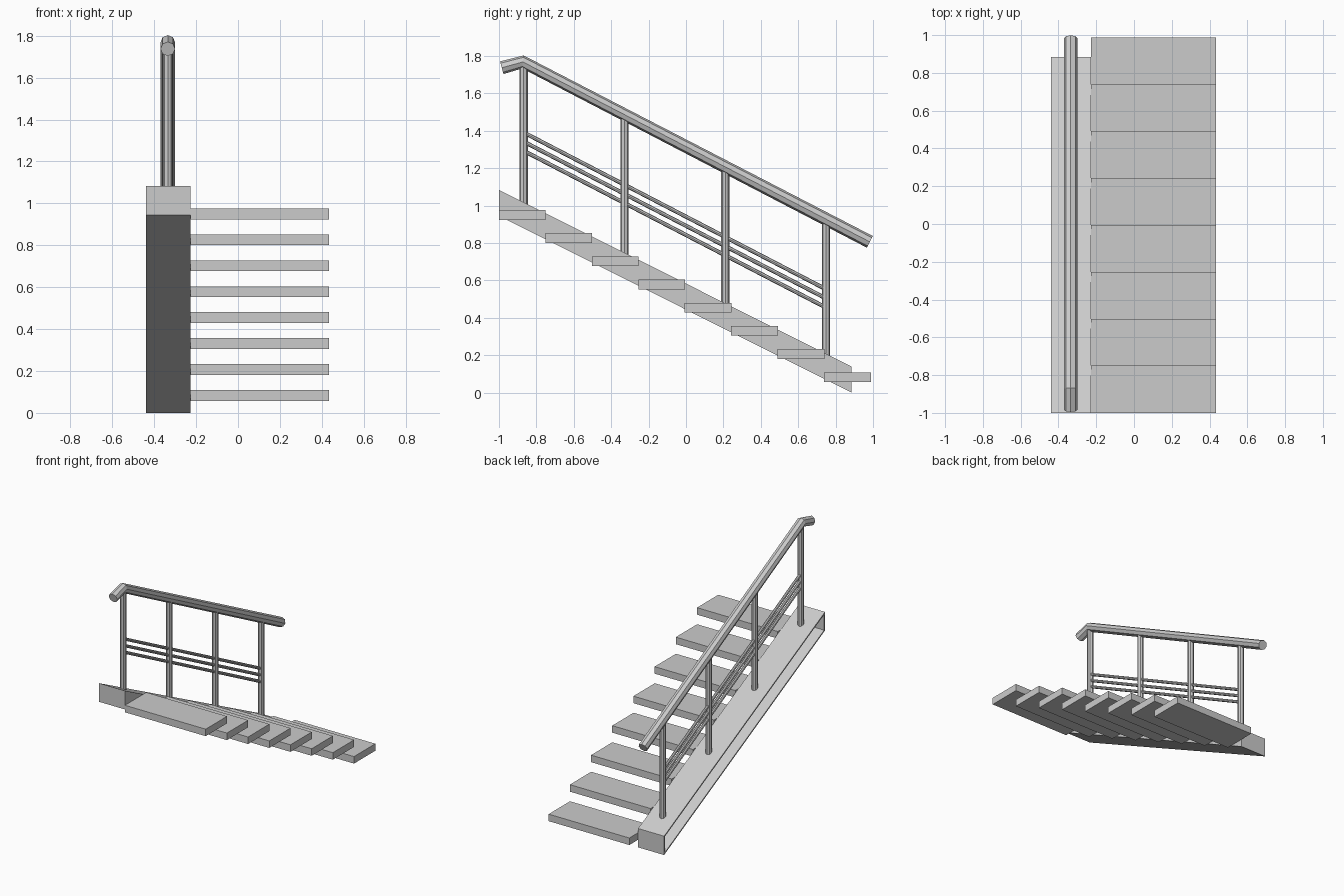
import bpy, bmesh
from mathutils import Vector

if "Cube" in bpy.data.objects:
    bpy.data.objects.remove(bpy.data.objects["Cube"])

RAIL_X = -0.335
SLOPE = 0.5186


def finish(bm, name):
    bmesh.ops.recalc_face_normals(bm, faces=bm.faces)
    me = bpy.data.meshes.new(name)
    bm.to_mesh(me)
    bm.free()
    ob = bpy.data.objects.new(name, me)
    bpy.context.collection.objects.link(ob)
    return ob


def box(name, lo, hi):
    bm = bmesh.new()
    bmesh.ops.create_cube(bm, size=1)
    lo, hi = Vector(lo), Vector(hi)
    bmesh.ops.scale(bm, vec=hi - lo, verts=bm.verts)
    bmesh.ops.translate(bm, vec=(lo + hi) / 2, verts=bm.verts)
    return finish(bm, name)


def tube(name, points, radius):
    # eight-sided flat-shaded pipe along a polyline
    cu = bpy.data.curves.new(name, 'CURVE')
    cu.dimensions = '3D'
    cu.bevel_depth = radius
    cu.bevel_resolution = 2
    cu.use_fill_caps = True
    sp = cu.splines.new('POLY')
    sp.points.add(len(points) - 1)
    for p, co in zip(sp.points, points):
        p.co = (*co, 1)
    sp.use_smooth = False
    ob = bpy.data.objects.new(name, cu)
    bpy.context.collection.objects.link(ob)
    return ob


def rail_z(y):
    return 1.768 - SLOPE * (y + 0.872)


# Sloping stringer: a channel open on its outer (left) side
bm = bmesh.new()
profile = [(-1, 0.945), (0.885, 0), (0.885, 0.14), (-1, 1.083)]
outer = bm.faces.new([bm.verts.new((-0.44, y, z)) for y, z in profile])
ext = bmesh.ops.extrude_face_region(bm, geom=[outer], use_keep_orig=True)
bmesh.ops.translate(bm, vec=(0.213, 0, 0),
                    verts=[v for v in ext['geom'] if isinstance(v, bmesh.types.BMVert)])
bmesh.ops.recalc_face_normals(bm, faces=bm.faces)
bmesh.ops.inset_region(bm, faces=[outer], thickness=0.01, use_even_offset=True)
pocket = bmesh.ops.extrude_discrete_faces(bm, faces=[outer])['faces'][0]
bmesh.ops.translate(bm, vec=(0.203, 0, 0), verts=pocket.verts)
finish(bm, "stringer")

# Treads
for i in range(8):
    y = -1 + i * 0.2483
    top = 0.976 - i * 0.1239
    box(f"tread_{i + 1}", (-0.227, y, top - 0.052), (0.435, y + 0.25, top))

# Posts
for i in range(4):
    y = -0.868 + i * 0.539
    foot = 1.083 - 0.5 * (y + 1) - 0.012
    tube(f"post_{i + 1}", [(RAIL_X, y, foot), (RAIL_X, y, rail_z(y))], 0.022)

# Thin infill rods
for i in range(3):
    drop = 0.375 + i * 0.049
    tube(f"infill_rod_{i + 1}",
         [(RAIL_X, y, rail_z(y) - drop) for y in (-0.868, 0.749)], 0.011)

# Handrail with a bent upper end
tube("handrail", [(RAIL_X, -0.985, 1.737), (RAIL_X, -0.872, 1.768),
                  (RAIL_X, 0.983, rail_z(0.983))], 0.035)
